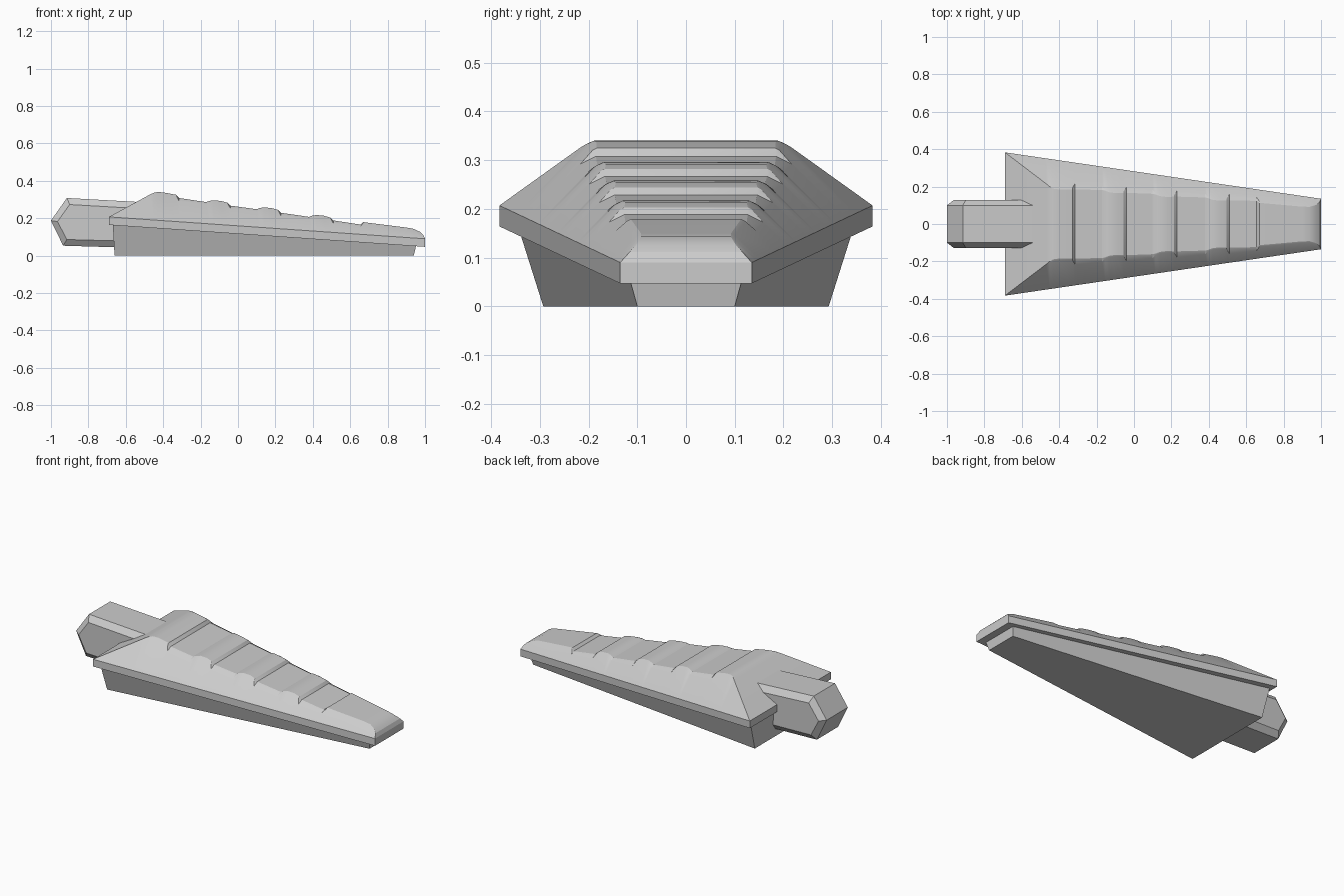
import bpy, bmesh, math

cube = bpy.data.objects.get("Cube")
if cube:
    bpy.data.objects.remove(cube, do_unlink=True)

grey = bpy.data.materials.new("plain_grey")
grey.use_nodes = True
grey.diffuse_color = (0.6, 0.6, 0.6, 1)
grey.node_tree.nodes["Principled BSDF"].inputs["Base Color"].default_value = (0.6, 0.6, 0.6, 1)


def loft(name, rings, smooth=False):
    """Skin closed rings of equal length and cap both ends."""
    bm = bmesh.new()
    loops = [[bm.verts.new(p) for p in ring] for ring in rings]
    n = len(loops[0])
    for a, b in zip(loops, loops[1:]):
        for i in range(n):
            j = (i + 1) % n
            bm.faces.new((a[i], a[j], b[j], b[i]))
    bm.faces.new(loops[0])
    bm.faces.new(loops[-1])
    bmesh.ops.remove_doubles(bm, verts=bm.verts, dist=0.0005)
    bmesh.ops.recalc_face_normals(bm, faces=bm.faces)
    mesh = bpy.data.meshes.new(name)
    bm.to_mesh(mesh)
    bm.free()
    mesh.materials.append(grey)
    obj = bpy.data.objects.new(name, mesh)
    bpy.context.collection.objects.link(obj)
    if smooth:
        bpy.ops.object.select_all(action='DESELECT')
        obj.select_set(True)
        bpy.context.view_layer.objects.active = obj
        bpy.ops.object.shade_smooth_by_angle(angle=math.radians(22))
    return obj


def mirrored(x, half):
    """Closed ring at x from (y, z) points on the +y side."""
    return [(x, y, z) for y, z in half] + [(x, -y, z) for y, z in reversed(half)]


REAR, NOSE = -0.69, 1.0


def rim(x):
    """Half width and height of the deck's outer edge."""
    t = (x - REAR) / (NOSE - REAR)
    return 0.383 - 0.248 * t, 0.207 - 0.117 * t


# Tapered foot below the deck
loft("base", [
    [(-0.66, 0.293, 0), (-0.66, -0.293, 0), (0.94, -0.10, 0), (0.94, 0.10, 0)],
    [(-0.67, 0.35, 0.18), (-0.67, -0.35, 0.18), (0.955, -0.118, 0.065), (0.955, 0.118, 0.065)]])

# Overhanging rim and stepped deck: x, top height, side chamfer
profile = [(REAR, 0.207, 0), (-0.47, 0.327, 0), (-0.45, 0.336, 0.003),
           (-0.43, 0.34, 0.005), (-0.40, 0.338, 0.005), (-0.33, 0.325, 0.004),
           (-0.315, 0.308, 0.016)]
# Each raised band swells, falls off and leaves a chamfered groove
for x, z in ((-0.17, 0.286), (0.10, 0.248), (0.38, 0.207)):
    profile += [(x, z, 0.010), (x + 0.015, z + 0.006, 0.004), (x + 0.04, z + 0.010, 0.004),
                (x + 0.08, z + 0.006, 0.004), (x + 0.115, z - 0.004, 0.004),
                (x + 0.13, z - 0.019, 0.016)]
profile += [(0.655, 0.166, 0.010), (0.67, 0.179, 0.004), (0.90, 0.150, 0.004),
            (0.94, 0.143, 0.003), (0.975, 0.126, 0.002), (0.99, 0.112, 0), (NOSE, 0.09, 0)]

rings = []
for x, top, c in profile:
    w, z = rim(x)
    rise = top - z
    rings.append(mirrored(x, [(w, z - 0.043), (w, z),
                              (w - rise + c, top - c), (w - rise - c, top)]))
loft("stepped_deck", rings, smooth=True)

# Wedge-ended block at the rear, chamfered along its sides
outer = [(-1, 0.187), (-0.915, 0.308), (-0.5, 0.285), (-0.5, 0.04), (-0.935, 0.053)]
inner = [(-0.965, 0.182), (-0.9, 0.273), (-0.5, 0.25), (-0.5, 0.075), (-0.915, 0.086)]
loft("rear_block", [[(x, y, z) for x, z in side] for y, side in
                    ((-0.127, inner), (-0.1, outer), (0.1, outer), (0.127, inner))])
